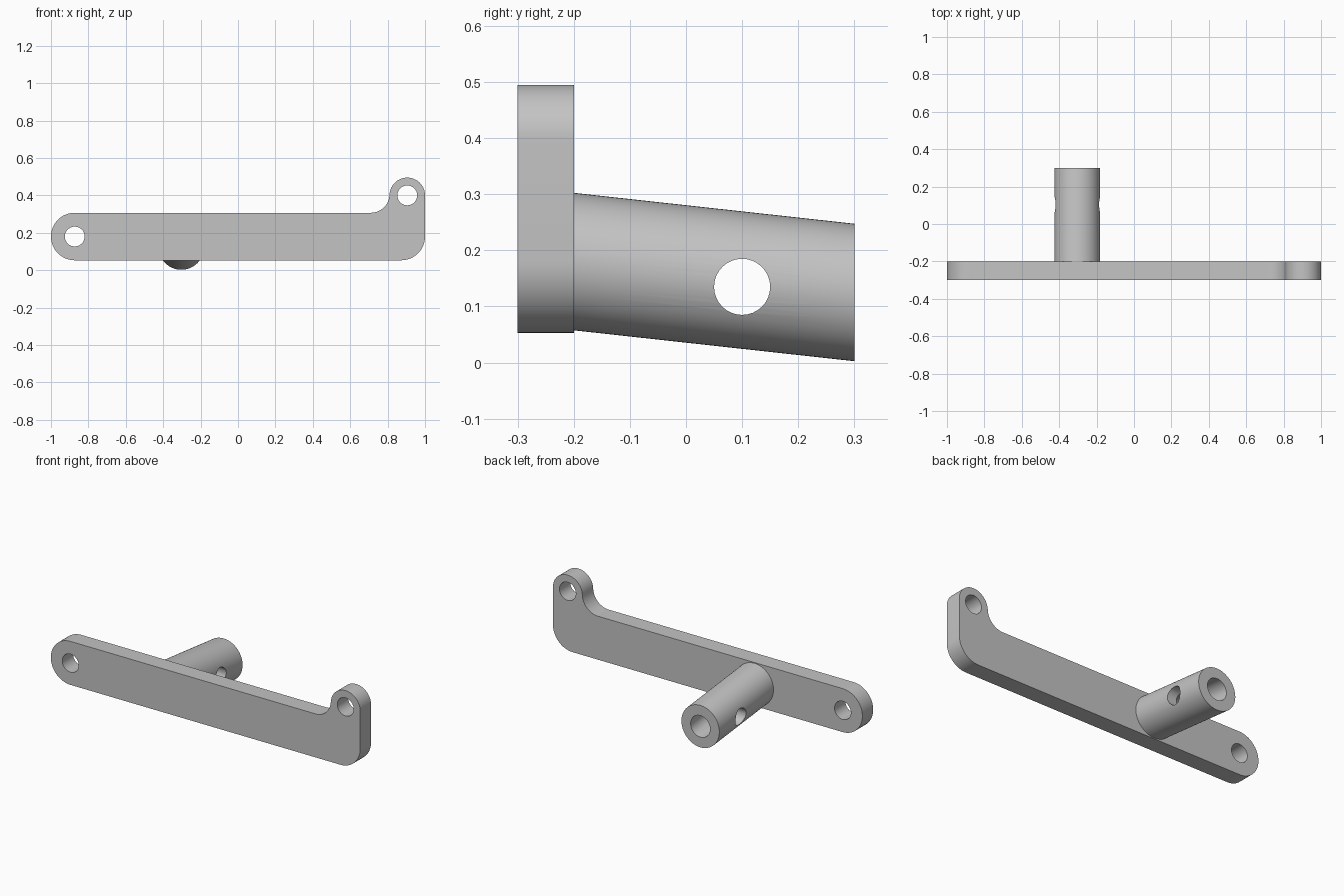
import bpy, bmesh
from math import sin, cos, radians

if "Cube" in bpy.data.objects:
    bpy.data.objects.remove(bpy.data.objects["Cube"], do_unlink=True)

steel = bpy.data.materials.new("grey_steel")
steel.use_nodes = True
GREY = (0.55, 0.55, 0.55, 1)
steel.diffuse_color = GREY
steel.node_tree.nodes["Principled BSDF"].inputs["Base Color"].default_value = GREY


def arc(cx, cz, r, start, end, steps=16):
    angles = [radians(start + (end - start) * i / steps) for i in range(steps + 1)]
    return [(cx + r * cos(a), cz + r * sin(a)) for a in angles]


def circle(cx, cz, r, steps=48):
    return arc(cx, cz, r, 0, 360, steps)[:-1]


def prism(name, outline, place, depth):
    """Extrude a flat outline; place maps (u, v) to a point, depth is the sweep."""
    bm = bmesh.new()
    face = bm.faces.new([bm.verts.new(place(u, v)) for u, v in outline])
    swept = bmesh.ops.extrude_face_region(bm, geom=[face], use_keep_orig=True)
    verts = [g for g in swept["geom"] if isinstance(g, bmesh.types.BMVert)]
    bmesh.ops.translate(bm, verts=verts, vec=depth)
    bmesh.ops.recalc_face_normals(bm, faces=bm.faces)
    mesh = bpy.data.meshes.new(name)
    bm.to_mesh(mesh)
    bm.free()
    mesh.materials.append(steel)
    obj = bpy.data.objects.new(name, mesh)
    bpy.context.collection.objects.link(obj)
    return obj


def activate(obj):
    bpy.ops.object.select_all(action="DESELECT")
    obj.select_set(True)
    bpy.context.view_layer.objects.active = obj


def cut(obj, cutter):
    mod = obj.modifiers.new("hole", "BOOLEAN")
    mod.operation = "DIFFERENCE"
    mod.solver = "EXACT"
    mod.object = cutter
    activate(obj)
    bpy.ops.object.modifier_apply(modifier=mod.name)
    bpy.data.objects.remove(cutter, do_unlink=True)


def on_y(y):
    return lambda u, v: (u, y, v)


# Flat arm with a rounded end and an upturned lug
END, LUG = (-0.873, 0.18), (0.905, 0.40)
outline = (arc(*END, 0.127, 90, 270, 32)
           + arc(0.873, 0.18, 0.127, 270, 360)
           + arc(*LUG, 0.095, 0, 180, 32)
           + arc(0.71, 0.407, 0.10, 0, -90))
arm = prism("arm_plate", outline, on_y(-0.3), (0, 0.1, 0))
for centre in (END, LUG):
    cut(arm, prism("hole_cutter", circle(*centre, 0.053), on_y(-0.4), (0, 0.3, 0)))

# Tilted hollow post behind the arm, with square-cut ends
SLOPE, POST_X = -0.11, -0.303


def tilted(name, r, y0, y1):
    z0 = 0.18 + SLOPE * (y0 + 0.2)
    return prism(name, circle(POST_X, z0, r, 64), on_y(y0),
                 (0, y1 - y0, SLOPE * (y1 - y0)))


post = tilted("hollow_post", 0.1225, -0.205, 0.3)
cut(post, tilted("bore_cutter", 0.063, -0.2, 0.4))

# Cross pin hole through the post
cut(post, prism("pin_cutter", circle(0.1, 0.135, 0.05, 32),
                lambda u, v: (POST_X - 0.3, u, v), (0.6, 0, 0)))

for obj in (arm, post):
    activate(obj)
    bpy.ops.object.shade_smooth_by_angle(angle=radians(30))
